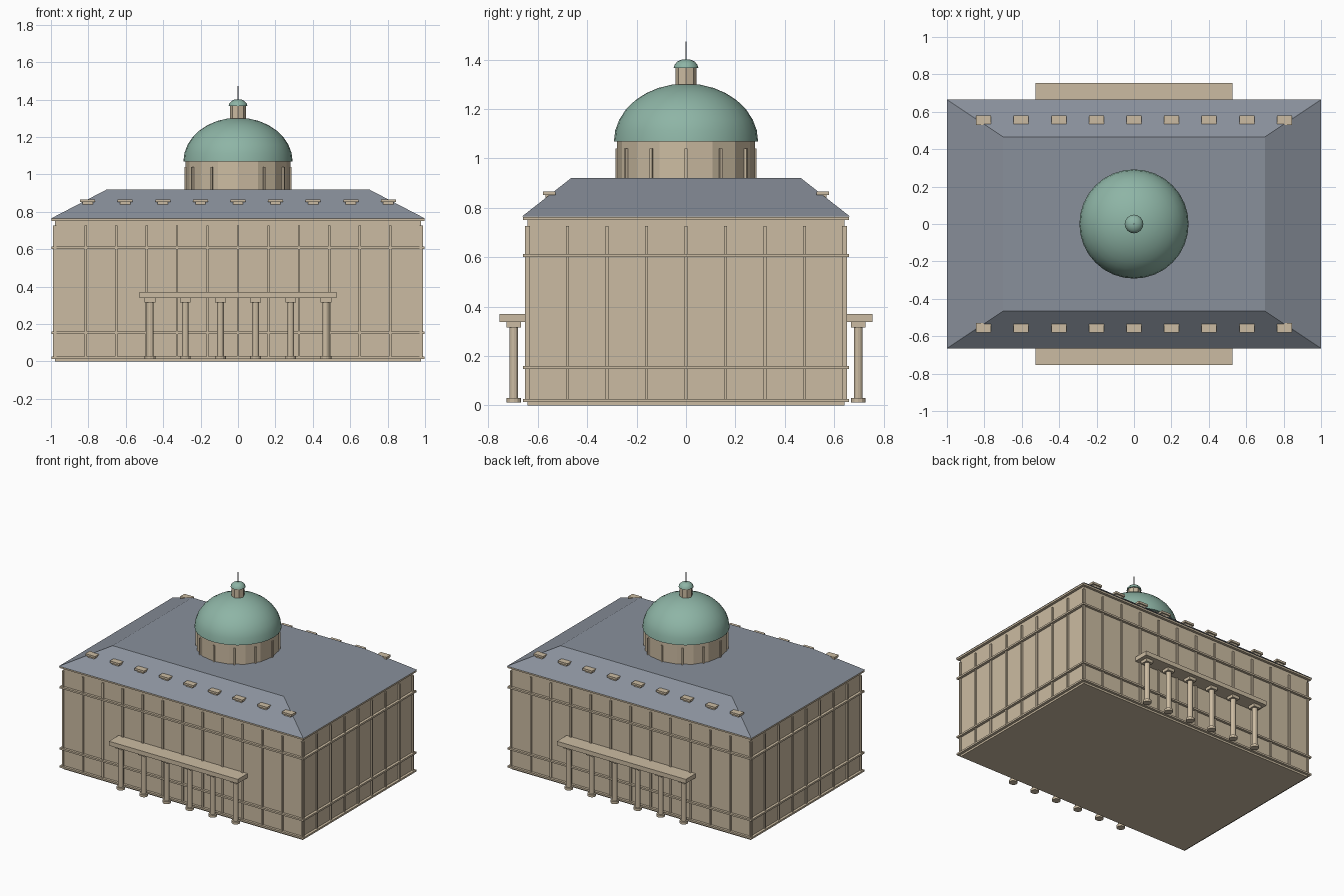
import bpy, bmesh
from math import sin, cos, pi, radians
from mathutils import Matrix

cube = bpy.data.objects.get("Cube")
if cube:
    bpy.data.objects.remove(cube, do_unlink=True)


def material(name, rgb):
    m = bpy.data.materials.new(name)
    m.use_nodes = True
    m.diffuse_color = (*rgb, 1)
    m.node_tree.nodes["Principled BSDF"].inputs["Base Color"].default_value = (*rgb, 1)
    return m


stone = material("sandstone", (0.60, 0.50, 0.36))
slate = material("slate", (0.25, 0.28, 0.33))
copper = material("green copper", (0.27, 0.46, 0.38))
metal = material("dark metal", (0.20, 0.20, 0.21))


def add_box(bm, x, y, z0, z1, sx, sy, turn=0):
    """Box centred on x, y, spanning z0 to z1, turned about its own axis."""
    mat = (Matrix.Translation((x, y, (z0 + z1) / 2)) @ Matrix.Rotation(turn, 4, 'Z')
           @ Matrix.Diagonal((sx, sy, z1 - z0, 1)))
    bmesh.ops.create_cube(bm, size=1, matrix=mat)


def add_tube(bm, x, y, z0, z1, r, sides):
    bmesh.ops.create_cone(bm, cap_ends=True, segments=sides, radius1=r, radius2=r,
                          depth=z1 - z0, matrix=Matrix.Translation((x, y, (z0 + z1) / 2)))


def finish(name, bm, mat, smooth=False):
    mesh = bpy.data.meshes.new(name)
    bm.to_mesh(mesh)
    bm.free()
    mesh.materials.append(mat)
    ob = bpy.data.objects.new(name, mesh)
    bpy.context.collection.objects.link(ob)
    if smooth:
        bpy.ops.object.select_all(action='DESELECT')
        ob.select_set(True)
        bpy.context.view_layer.objects.active = ob
        bpy.ops.object.shade_smooth_by_angle(angle=radians(40))
    return ob


def dome(name, r, height, z, segments):
    """Half ellipsoid with a flat closed base."""
    bm = bmesh.new()
    bmesh.ops.create_uvsphere(bm, u_segments=segments, v_segments=segments // 2, radius=1)
    geom = bm.verts[:] + bm.edges[:] + bm.faces[:]
    bmesh.ops.bisect_plane(bm, geom=geom, plane_co=(0, 0, 0), plane_no=(0, 0, 1),
                           clear_inner=True, dist=1e-4)
    bmesh.ops.holes_fill(bm, edges=[e for e in bm.edges if e.is_boundary])
    bm.transform(Matrix.Translation((0, 0, z)) @ Matrix.Diagonal((r, r, height, 1)))
    finish(name, bm, copper, True)


# Main block
WX, WY = 0.978, 0.642
bm = bmesh.new()
add_box(bm, 0, 0, 0, 0.76, 2 * WX, 2 * WY)
finish("main_block", bm, stone)

# String courses running round the walls
bm = bmesh.new()
for z in (0.014, 0.147, 0.6, 0.75):
    add_box(bm, 0, 0, z, z + 0.013, 1.995, 1.32)
finish("string_courses", bm, stone)

# Thin wall pilasters
bm = bmesh.new()
for s in (-1, 1):
    for i in range(-6, 7):
        add_box(bm, i * 0.163, s * WY, 0.014, 0.727, 0.013, 0.02)
    for i in range(-4, 5):
        add_box(bm, s * WX, i * 0.16, 0.014, 0.727, 0.02, 0.013)
finish("wall_pilasters", bm, stone)

# Hipped roof with a flat top
bm = bmesh.new()
add_box(bm, 0, 0, 0.764, 0.92, 2, 1.33)
for v in bm.verts:
    if v.co.z > 0.9:
        v.co.x *= 0.70
        v.co.y *= 0.70
finish("roof", bm, slate)

# Dormers along both long slopes
bm = bmesh.new()
for s in (-1, 1):
    for i in range(-4, 5):
        add_box(bm, i * 0.201, s * 0.548, 0.834, 0.852, 0.055, 0.042)
        add_box(bm, i * 0.201, s * 0.554, 0.851, 0.866, 0.08, 0.05)
finish("dormers", bm, stone)

# Porticos front and back
for side, s in (("front", -1), ("back", 1)):
    bm = bmesh.new()
    add_box(bm, 0, s * 0.697, 0.338, 0.37, 1.054, 0.116)
    finish(side + "_portico_beam", bm, stone)
    bm = bmesh.new()
    for i in range(6):
        x, y = (i - 2.5) * 0.188, s * 0.697
        add_tube(bm, x, y, 0.012, 0.03, 0.029, 12)
        add_tube(bm, x, y, 0.03, 0.318, 0.018, 12)
        add_box(bm, x, y, 0.316, 0.338, 0.058, 0.058)
    finish(side + "_portico_columns", bm, stone)

# Drum with its ring of pilasters
bm = bmesh.new()
add_tube(bm, 0, 0, 0.91, 1.07, 0.28, 16)
finish("drum", bm, stone)
bm = bmesh.new()
for i in range(12):
    a = i * pi / 6
    add_box(bm, 0.277 * cos(a), 0.277 * sin(a), 0.91, 1.04, 0.018, 0.012, a)
finish("drum_pilasters", bm, stone)

# Dome, lantern and spire
dome("main_dome", 0.292, 0.235, 1.068, 32)
bm = bmesh.new()
add_tube(bm, 0, 0, 1.29, 1.37, 0.043, 8)
finish("lantern", bm, stone)
dome("lantern_dome", 0.05, 0.036, 1.366, 16)
bm = bmesh.new()
add_tube(bm, 0, 0, 1.39, 1.473, 0.003, 6)
finish("spire", bm, metal)
